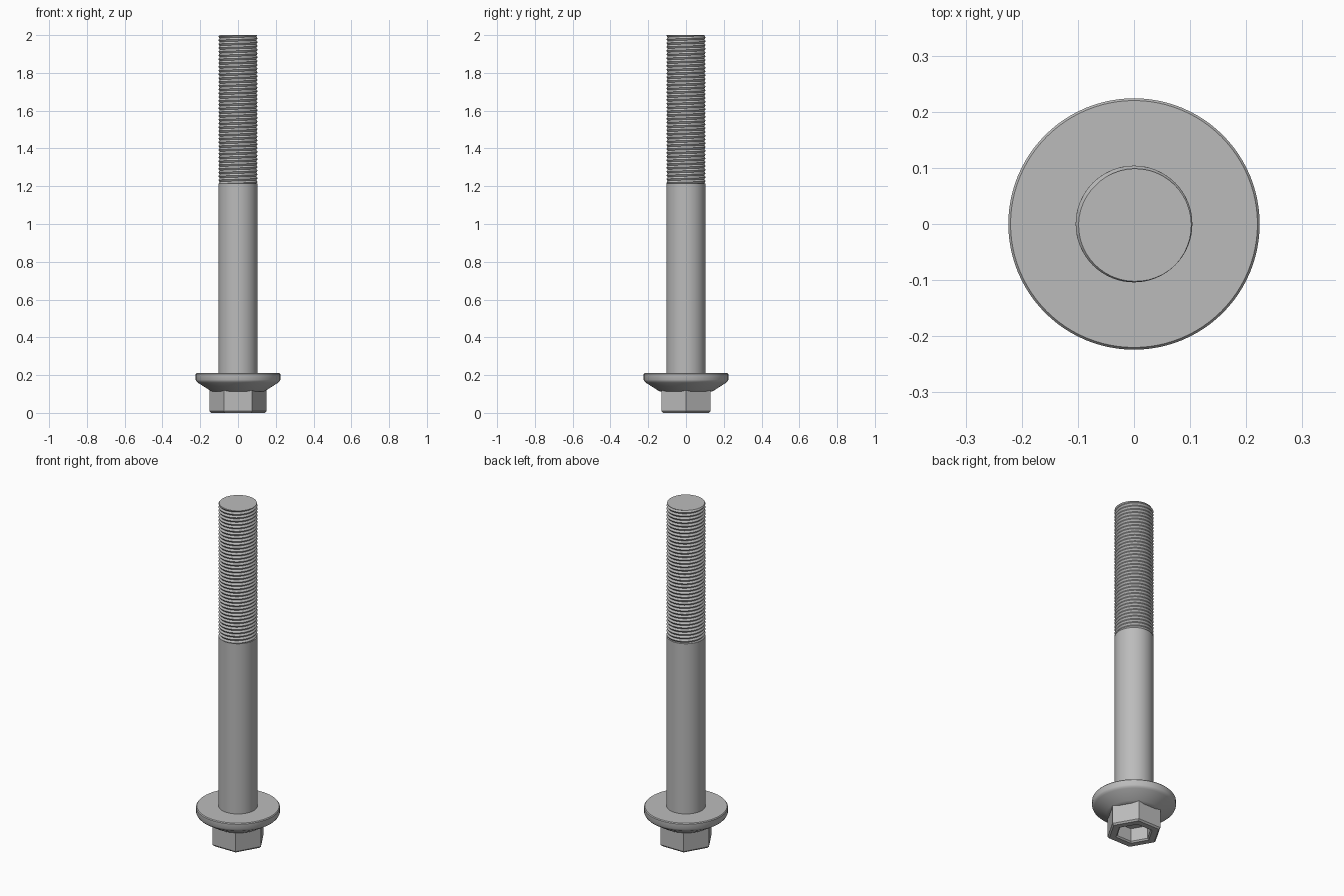
import bpy, bmesh, math

cube = bpy.data.objects.get("Cube")
if cube:
    bpy.data.objects.remove(cube)

steel = bpy.data.materials.new("grey steel")
steel.use_nodes = True
colour = (0.5, 0.5, 0.5, 1)
steel.diffuse_color = colour
steel.node_tree.nodes["Principled BSDF"].inputs["Base Color"].default_value = colour


def finish(name, bm, angle=30):
    bmesh.ops.remove_doubles(bm, verts=bm.verts, dist=1e-5)
    bmesh.ops.recalc_face_normals(bm, faces=bm.faces)
    mesh = bpy.data.meshes.new(name)
    bm.to_mesh(mesh)
    bm.free()
    mesh.materials.append(steel)
    obj = bpy.data.objects.new(name, mesh)
    bpy.context.collection.objects.link(obj)
    bpy.ops.object.select_all(action='DESELECT')
    obj.select_set(True)
    bpy.context.view_layer.objects.active = obj
    bpy.ops.object.shade_smooth_by_angle(angle=math.radians(angle))
    return obj


def lathe(name, profile, sides):
    """Turn a (radius, height) profile into a closed solid with any number of sides."""
    bm = bmesh.new()
    rings = []
    for r, z in profile:
        rings.append([bm.verts.new((r * math.cos(math.tau * i / sides),
                                    r * math.sin(math.tau * i / sides), z))
                      for i in range(sides)])
    for a, b in zip(rings, rings[1:]):
        for i in range(sides):
            k = (i + 1) % sides
            bm.faces.new((a[i], a[k], b[k], b[i]))
    bm.faces.new(rings[0])
    bm.faces.new(rings[-1])
    return finish(name, bm)


# Hexagonal head with a chamfered rim and a hexagonal socket underneath
lathe("hex_head", [(0.095, 0.085), (0.095, 0.008), (0.103, 0), (0.141, 0),
                   (0.15, 0.009), (0.15, 0.12)], 6)

# Flange with a conical underside
lathe("flange", [(0.135, 0.112), (0.15, 0.12), (0.213, 0.16), (0.22, 0.167),
                 (0.224, 0.175), (0.224, 0.205), (0.22, 0.21)], 96)

# Plain shank
SHANK_TOP = 1.215
lathe("shank", [(0.104, 0.2), (0.104, SHANK_TOP)], 64)

# Right-handed helical thread, cut square at both ends
PITCH, SIDES, TOP = 0.02, 48, 2.0
ROOT, CREST = 0.097, 0.104


def thread_point(bm, row, i):
    turn = i / SIDES
    z = min(max(SHANK_TOP + (row / 2 + turn) * PITCH, SHANK_TOP), TOP)
    phase = ((z - SHANK_TOP) / PITCH - turn) % 1
    r = ROOT + (CREST - ROOT) * abs(2 * phase - 1)
    a = math.tau * (turn + 0.625)
    return bm.verts.new((r * math.cos(a), r * math.sin(a), z))


bm = bmesh.new()
rows = int((TOP - SHANK_TOP) / PITCH * 2) + 2
grid = [[thread_point(bm, row, i) for i in range(SIDES + 1)]
        for row in range(-2, rows)]
for low, high in zip(grid, grid[1:]):
    for i in range(SIDES):
        bm.faces.new((low[i], low[i + 1], high[i + 1], high[i]))
bmesh.ops.remove_doubles(bm, verts=bm.verts, dist=1e-5)
bmesh.ops.dissolve_degenerate(bm, edges=bm.edges, dist=1e-5)
# Flat end caps
bmesh.ops.holes_fill(bm, edges=[e for e in bm.edges if e.is_boundary], sides=0)
finish("thread", bm)
